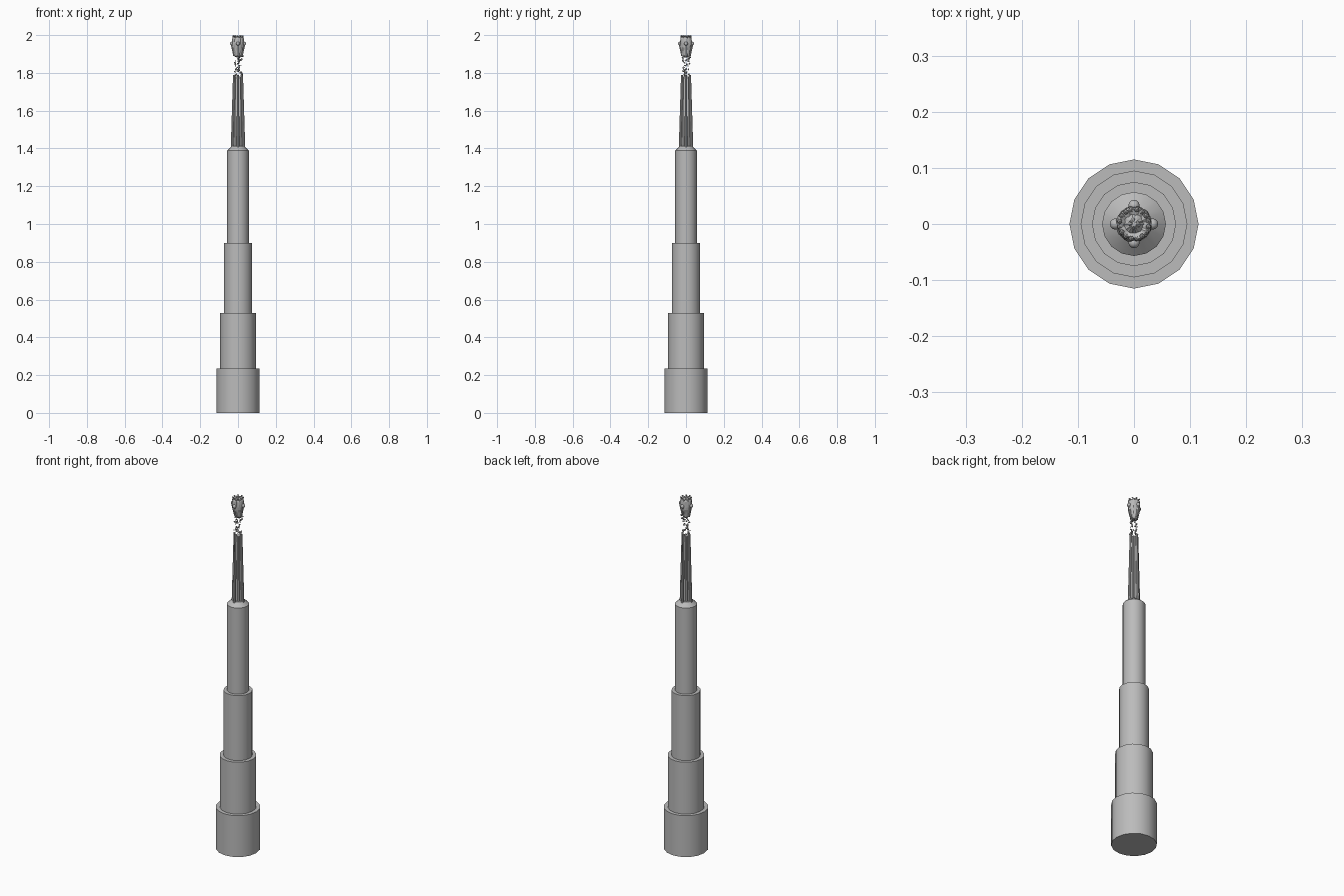
import bpy, bmesh, math, random
from mathutils import Matrix, Vector

if "Cube" in bpy.data.objects:
    bpy.data.objects.remove(bpy.data.objects["Cube"])

random.seed(4)
stone = bpy.data.materials.new("warm grey stone")
stone.diffuse_color = (0.5, 0.5, 0.5, 1)
stone.use_nodes = True
stone.node_tree.nodes["Principled BSDF"].inputs["Base Color"].default_value = stone.diffuse_color


def finish(name, bm, smooth=True):
    bmesh.ops.recalc_face_normals(bm, faces=bm.faces)
    me = bpy.data.meshes.new(name)
    bm.to_mesh(me)
    bm.free()
    me.materials.append(stone)
    ob = bpy.data.objects.new(name, me)
    bpy.context.collection.objects.link(ob)
    if smooth:
        bpy.ops.object.select_all(action='DESELECT')
        ob.select_set(True)
        bpy.context.view_layer.objects.active = ob
        bpy.ops.object.shade_smooth_by_angle(angle=math.radians(35))
    return ob


def loft(bm, profile, sides, flute=0.0, jitter=0.0):
    """Stack rings of (radius, height); flute pulls in every other vertex."""
    rings = []
    for r, z in profile:
        ring = []
        for i in range(sides):
            a = 2 * math.pi * i / sides
            rr = r * (1 - flute * (i % 2)) + random.uniform(-jitter, jitter)
            zz = z + random.uniform(-jitter, jitter)
            ring.append(bm.verts.new((rr * math.cos(a), rr * math.sin(a), zz)))
        rings.append(ring)
    for lo, hi in zip(rings, rings[1:]):
        for i in range(sides):
            j = (i + 1) % sides
            bm.faces.new((lo[i], lo[j], hi[j], hi[i]))
    bm.faces.new(rings[0][::-1])
    bm.faces.new(rings[-1])


def beam(bm, p, q, r1, r2, sides=6):
    """Tapered rod from p to q."""
    p, q = Vector(p), Vector(q)
    d = q - p
    m = Matrix.Translation((p + q) / 2) @ d.to_track_quat('Z', 'Y').to_matrix().to_4x4()
    bmesh.ops.create_cone(bm, cap_ends=True, segments=sides, radius1=r1,
                          radius2=r2, depth=d.length, matrix=m)


def polar(r, a, z):
    return (r * math.cos(a), r * math.sin(a), z)


# Stepped tower tiers, the last one with a sloping shoulder
tiers = [("base_tier", 0.115, 0, 0.235), ("second_tier", 0.095, 0.235, 0.53),
         ("third_tier", 0.075, 0.53, 0.90)]
for name, r, z0, z1 in tiers:
    bm = bmesh.new()
    loft(bm, [(r, z0), (r, z1)], 16)
    finish(name, bm)
bm = bmesh.new()
loft(bm, [(0.057, 0.90), (0.057, 1.39), (0.032, 1.412)], 16)
finish("top_tier", bm)

# Fluted central shaft
bm = bmesh.new()
loft(bm, [(0.024, 1.40), (0.019, 1.78)], 16, flute=0.25)
finish("fluted_shaft", bm, False)

# Four leaning ribs around the shaft
bm = bmesh.new()
for k in range(4):
    a = k * math.pi / 2
    beam(bm, polar(0.031, a, 1.395), polar(0.021, a, 1.79), 0.0075, 0.0055, 8)
finish("spire_ribs", bm)

# Loose fragments rising between spire and finial
bm = bmesh.new()
for k in range(44):
    t = random.random()
    a = (k % 4) * math.pi / 2 + random.uniform(-0.5, 0.5)
    r = 0.020 - 0.008 * math.sin(math.pi * t) + random.uniform(-0.004, 0.006)
    m = (Matrix.Translation(polar(r, a, 1.785 + 0.105 * t))
         @ Matrix.Rotation(random.uniform(0, 3), 4, Vector((1, random.random(), 1))))
    bmesh.ops.create_cube(bm, size=random.uniform(0.004, 0.008), matrix=m)
finish("loose_fragments", bm, False)

# Rough carved finial
bm = bmesh.new()
loft(bm, [(0.012, 1.883), (0.020, 1.89), (0.023, 1.905), (0.026, 1.92),
          (0.030, 1.935), (0.032, 1.95), (0.031, 1.965), (0.030, 1.98),
          (0.026, 1.99), (0.017, 1.985), (0.010, 1.992), (0.004, 1.995)],
     32, jitter=0.0016)
finish("finial", bm, False)

# Small knobs with hanging stems on the four sides of the finial
bm = bmesh.new()
for k in range(4):
    a = k * math.pi / 2
    bmesh.ops.create_uvsphere(bm, u_segments=12, v_segments=8, radius=0.010,
                              matrix=Matrix.Translation(polar(0.033, a, 1.955)))
    beam(bm, polar(0.021, a, 1.89), polar(0.031, a, 1.95), 0.004, 0.007)
finish("finial_knobs", bm)

# Crown studs on the finial rim
bm = bmesh.new()
for k in range(16):
    a = (k + 0.5) * math.pi / 8
    bmesh.ops.create_icosphere(bm, subdivisions=1, radius=0.005,
                               matrix=Matrix.Translation(polar(0.026, a, 1.9945 if k % 2 else 1.987)))
finish("crown_studs", bm, False)
